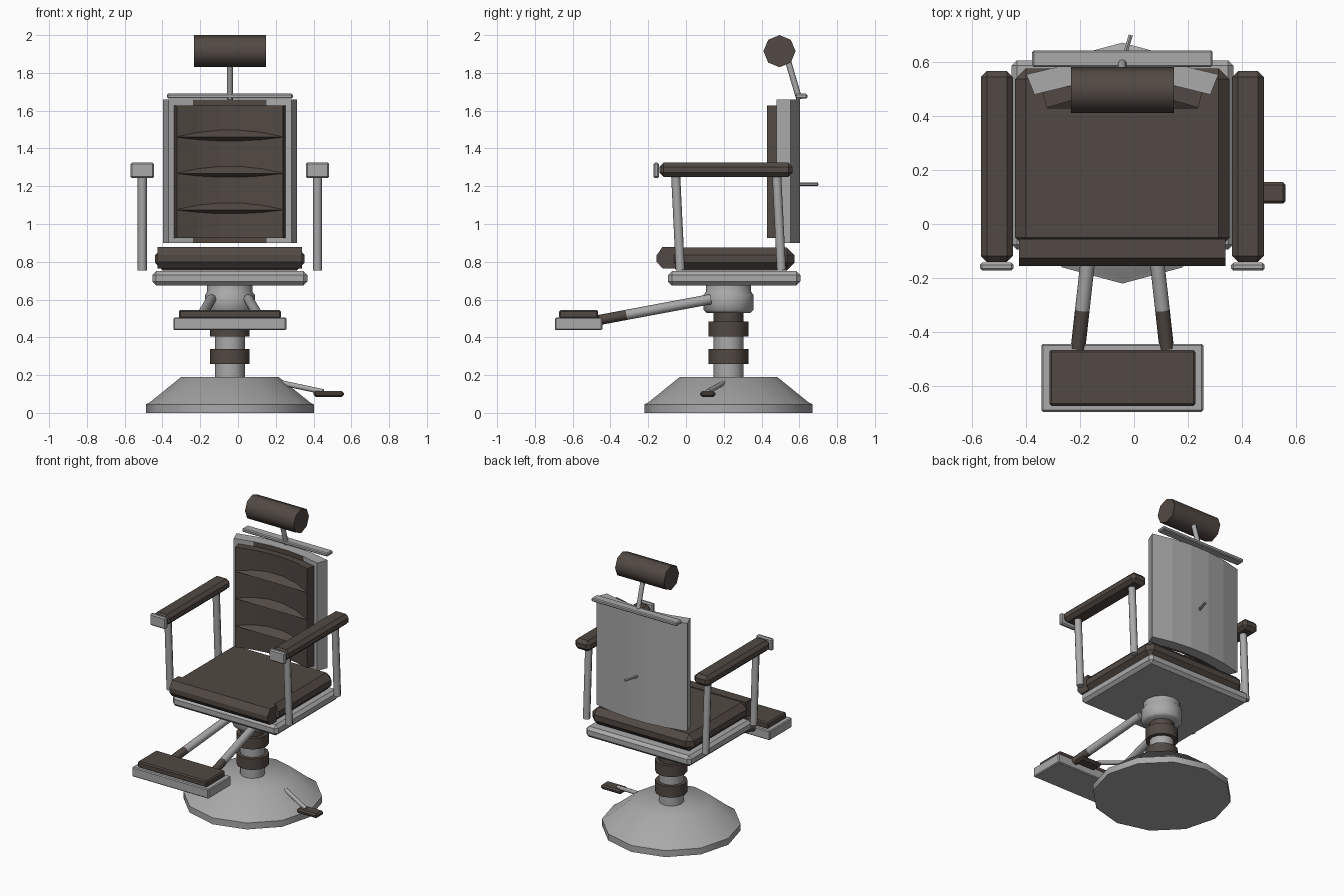
import bpy, bmesh, math
from mathutils import Vector

if "Cube" in bpy.data.objects:
    bpy.data.objects.remove(bpy.data.objects["Cube"], do_unlink=True)

CX = -0.043  # the seat's own centre line
CY = 0.225   # the pedestal's axis


def material(name, rgb):
    m = bpy.data.materials.new(name)
    m.use_nodes = True
    m.diffuse_color = (*rgb, 1)
    m.node_tree.nodes["Principled BSDF"].inputs["Base Color"].default_value = (*rgb, 1)
    return m


METAL = material("grey metal", (0.40, 0.40, 0.40))
LEATHER = material("dark brown leather", (0.083, 0.066, 0.056))


def finish(bm, name, mat, smooth=False):
    bmesh.ops.recalc_face_normals(bm, faces=bm.faces[:])
    me = bpy.data.meshes.new(name)
    bm.to_mesh(me)
    bm.free()
    ob = bpy.data.objects.new(name, me)
    me.materials.append(mat)
    bpy.context.collection.objects.link(ob)
    if smooth:
        bpy.ops.object.select_all(action="DESELECT")
        ob.select_set(True)
        bpy.context.view_layer.objects.active = ob
        bpy.ops.object.shade_smooth_by_angle(angle=math.radians(50))
    return ob


def box(name, mat, x, y, z, bevel=0.0):
    """Box from ranges, with chamfered edges."""
    bm = bmesh.new()
    bmesh.ops.create_cube(bm, size=1)
    for v in bm.verts:
        for i, (lo, hi) in enumerate((x, y, z)):
            v.co[i] = lo if v.co[i] < 0 else hi
    if bevel:
        bmesh.ops.bevel(bm, geom=bm.edges[:], offset=bevel, segments=1, affect="EDGES")
    return finish(bm, name, mat)


def lathe(name, mat, profile, sides=12):
    """Closed solid of revolution about the pedestal axis."""
    bm = bmesh.new()
    rings = []
    for r, z in profile:
        angles = [2 * math.pi * i / sides for i in range(sides)]
        rings.append([bm.verts.new((CX + r * math.cos(a), CY + r * math.sin(a), z)) for a in angles])
    for a, b in zip(rings, rings[1:]):
        for i in range(sides):
            j = (i + 1) % sides
            bm.faces.new((a[i], a[j], b[j], b[i]))
    bm.faces.new(rings[0])
    bm.faces.new(rings[-1])
    return finish(bm, name, mat, True)


def rod(name, mat, start, end, radius, sides=8, smooth=True):
    """Cylinder between two points."""
    start, end = Vector(start), Vector(end)
    bm = bmesh.new()
    bmesh.ops.create_cone(bm, cap_ends=True, segments=sides, radius1=radius,
                          radius2=radius, depth=(end - start).length)
    turn = (end - start).to_track_quat("Z", "Y")
    for v in bm.verts:
        v.co = turn @ v.co + (start + end) / 2
    return finish(bm, name, mat, smooth)


def curved_slab(name, mat, front, back, z, segments=5):
    """Upright slab bowed backwards; front and back are (half width, end y, sag)."""
    bm = bmesh.new()

    def row(spec, height):
        half, y, sag = spec
        ts = [2 * i / segments - 1 for i in range(segments + 1)]
        return [bm.verts.new((CX + half * t, y + sag * (1 - t * t), height)) for t in ts]

    rows = [row(front, z[0]), row(front, z[1]), row(back, z[1]), row(back, z[0])]
    for k in range(4):
        a, b = rows[k], rows[(k + 1) % 4]
        for i in range(segments):
            bm.faces.new((a[i], a[i + 1], b[i + 1], b[i]))
    for i in (0, segments):
        bm.faces.new([r[i] for r in rows])
    return finish(bm, name, mat)


def prism(name, mat, section, x):
    """Extrude a (y, z) section along x."""
    bm = bmesh.new()
    ends = [[bm.verts.new((px, y, z)) for y, z in section] for px in x]
    n = len(section)
    for i in range(n):
        j = (i + 1) % n
        bm.faces.new((ends[0][i], ends[0][j], ends[1][j], ends[1][i]))
    for e in ends:
        bm.faces.new(e)
    return finish(bm, name, mat)


def span(half):
    return (CX - half, CX + half)


# Pedestal
lathe("base", METAL, [(0.445, 0), (0.445, 0.045), (0.425, 0.055), (0.258, 0.19)])
lathe("column", METAL, [(0.08, 0.18), (0.08, 0.41)])
lathe("upper_column", LEATHER, [(0.08, 0.40), (0.08, 0.54)])
for i, z in enumerate((0.26, 0.405)):
    lathe(f"column_ring_{i + 1}", LEATHER, [(0.105, z), (0.105, z + 0.078)])
lathe("collar", METAL, [(0.115, 0.53), (0.132, 0.545), (0.132, 0.625), (0.12, 0.64), (0.12, 0.69)])

# Height lever
rod("lever_rod", METAL, (0.20, 0.21, 0.165), (0.45, 0.115, 0.112), 0.014)
box("lever_pedal", LEATHER, (0.40, 0.56), (0.075, 0.155), (0.085, 0.116), 0.01)

# Seat
box("seat_frame", METAL, span(0.41), (-0.095, 0.605), (0.675, 0.75), 0.02)
box("seat_cushion", LEATHER, span(0.396), (-0.09, 0.575), (0.755, 0.875), 0.04)
prism("seat_front_roll", LEATHER,
      [(-0.155, 0.80), (-0.155, 0.835), (-0.125, 0.878), (-0.055, 0.878), (-0.055, 0.765), (-0.125, 0.765)],
      span(0.382))

# Backrest, its front middle covered in leather
back = curved_slab("back_shell", METAL, (0.325, 0.478, 0.05), (0.355, 0.553, 0.052), (0.90, 1.66))
back.data.materials.append(LEATHER)
for p in back.data.polygons:
    if p.normal.y < -0.9 and abs(p.center.x - CX) < 0.2:
        p.material_index = 1
curved_slab("back_cushion", LEATHER, (0.28, 0.43, 0.05), (0.296, 0.49, 0.035), (0.925, 1.628))
for i, z in enumerate((1.075, 1.268, 1.46)):
    prism(f"back_fold_{i + 1}", LEATHER, [(0.427, z), (0.49, z + 0.045), (0.49, z - 0.025)], span(0.277))
box("back_top_rail", METAL, span(0.333), (0.58, 0.642), (1.665, 1.69), 0.006)
rod("back_handle", METAL, (-0.045, 0.59, 1.21), (-0.012, 0.698, 1.21), 0.009, 6)

# Headrest
rod("headrest_stem", METAL, (CX, 0.60, 1.66), (CX, 0.535, 1.88), 0.016)
rod("headrest", LEATHER, (CX - 0.19, 0.495, 1.915), (CX + 0.19, 0.495, 1.915), 0.085)

# Armrests
for side, s in (("right", -1), ("left", 1)):
    x = CX + s * 0.464
    around = (x - 0.059, x + 0.059)
    box(side + "_arm_pad", LEATHER, around, (-0.14, 0.565), (1.25, 1.325), 0.022)
    box(side + "_arm_cap", METAL, (x - 0.062, x + 0.062), (-0.172, -0.143), (1.243, 1.325), 0.008)
    for place, y in (("front", -0.03), ("rear", 0.505)):
        rod(f"{side}_{place}_arm_post", METAL, (x, y, 0.755), (x, y - 0.025, 1.265), 0.024)

# Footrest with leather sleeved arms
box("footrest_plate", METAL, span(0.299), (-0.694, -0.443), (0.438, 0.505), 0.006)
box("footrest_pad", LEATHER, span(0.27), (-0.672, -0.465), (0.50, 0.545), 0.008)
for side, s in (("right", -1), ("left", 1)):
    top = Vector((CX + s * 0.098, 0.13, 0.602))
    end = Vector((CX + s * 0.164, -0.46, 0.492))
    rod(side + "_foot_arm", METAL, top, top.lerp(end, 0.76), 0.027)
    rod(side + "_foot_arm_sleeve", LEATHER, top.lerp(end, 0.76), end, 0.027)
